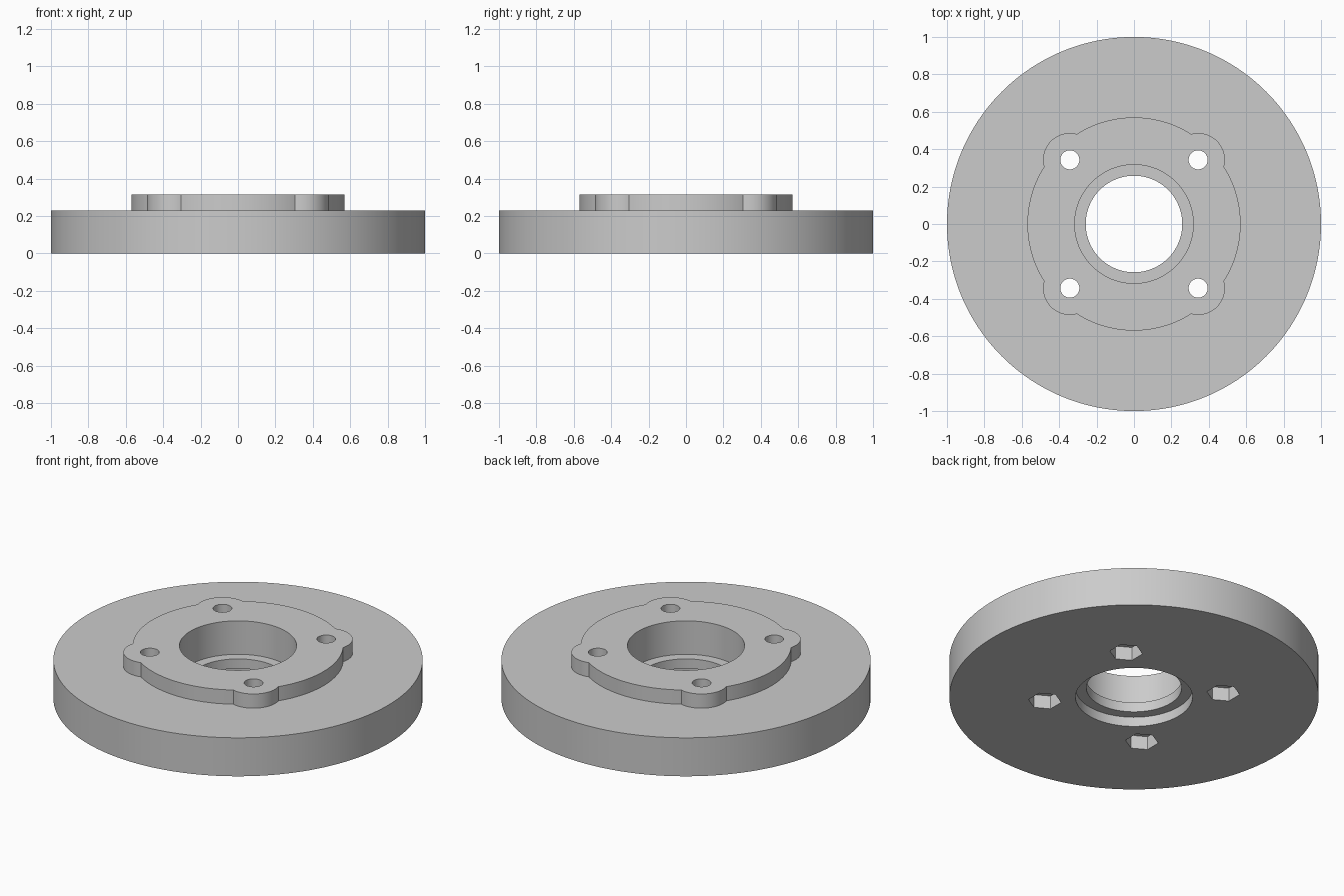
import bpy
import math

old = bpy.data.objects.get("Cube")
if old:
    bpy.data.objects.remove(old, do_unlink=True)

# Bare metal grey
metal = bpy.data.materials.new("metal_grey")
metal.use_nodes = True
colour = (0.6, 0.6, 0.6, 1)
metal.diffuse_color = colour
metal.node_tree.nodes["Principled BSDF"].inputs["Base Color"].default_value = colour


def cylinder(name, radius, z0, z1, x=0, y=0, sides=128, turn=0):
    bpy.ops.mesh.primitive_cylinder_add(
        vertices=sides, radius=radius, depth=z1 - z0,
        location=(x, y, (z0 + z1) / 2), rotation=(0, 0, turn))
    ob = bpy.context.object
    ob.name = name
    ob.data.materials.append(metal)
    return ob


def combine(target, tool, operation):
    mod = target.modifiers.new(tool.name, 'BOOLEAN')
    mod.object = tool
    mod.operation = operation
    mod.solver = 'EXACT'
    bpy.context.view_layer.objects.active = target
    bpy.ops.object.modifier_apply(modifier=mod.name)
    bpy.data.objects.remove(tool, do_unlink=True)


BOLT = 0.343
bolts = [(sx * BOLT, sy * BOLT) for sx in (-1, 1) for sy in (-1, 1)]
HUB_BASE, TOP = 0.15, 0.315

# Wide disc with a raised hub and four rounded ears
flange = cylinder("flange_disc", 1, 0, 0.23, sides=192)
hub = cylinder("hub", 0.57, HUB_BASE, TOP)
for x, y in bolts:
    combine(hub, cylinder("ear", 0.143, HUB_BASE, TOP, x, y, 64), 'UNION')
combine(flange, hub, 'UNION')

# Centre bore, recessed from both sides to leave an inner lip
for name, radius, z0, z1 in (("bore", 0.258, -0.1, 0.5),
                             ("upper_seat", 0.317, 0.115, 0.5),
                             ("lower_seat", 0.317, -0.1, 0.057)):
    combine(flange, cylinder(name, radius, z0, z1), 'DIFFERENCE')

# Bolt holes with hexagonal nut pockets underneath
for x, y in bolts:
    combine(flange, cylinder("bolt_hole", 0.051, -0.1, 0.5, x, y, 48), 'DIFFERENCE')
    combine(flange, cylinder("nut_pocket", 0.09, -0.1, 0.08, x, y, 6), 'DIFFERENCE')

# Smooth round walls, crisp rims
bpy.ops.object.select_all(action='DESELECT')
flange.select_set(True)
bpy.context.view_layer.objects.active = flange
bpy.ops.object.shade_smooth_by_angle(angle=math.radians(30))
